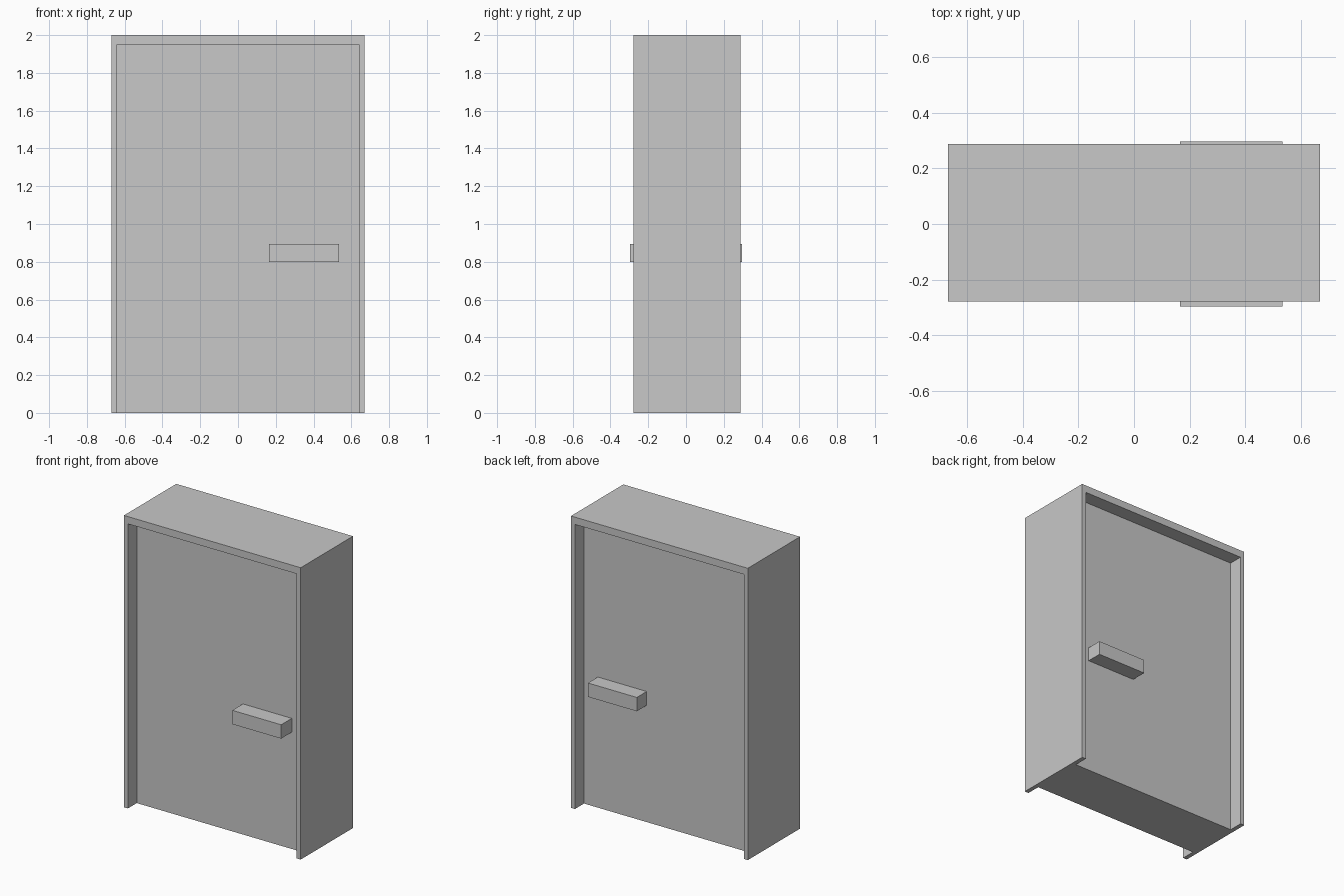
import bpy
import bmesh

cube = bpy.data.objects.get("Cube")
if cube:
    bpy.data.objects.remove(cube, do_unlink=True)

grey = bpy.data.materials.new("light_grey")
grey.use_nodes = True
colour = (0.58, 0.58, 0.58, 1)
grey.diffuse_color = colour
grey.node_tree.nodes["Principled BSDF"].inputs["Base Color"].default_value = colour


def extrude_profile(name, outline, y_front, y_back):
    """Extrude an (x, z) outline along y into a flat-faced solid."""
    bm = bmesh.new()
    face = bm.faces.new([bm.verts.new((x, y_front, z)) for x, z in outline])
    solid = bmesh.ops.extrude_face_region(bm, geom=[face])
    moved = [v for v in solid["geom"] if isinstance(v, bmesh.types.BMVert)]
    bmesh.ops.translate(bm, verts=moved, vec=(0, y_back - y_front, 0))
    bmesh.ops.recalc_face_normals(bm, faces=bm.faces)
    mesh = bpy.data.meshes.new(name)
    bm.to_mesh(mesh)
    bm.free()
    mesh.materials.append(grey)
    obj = bpy.data.objects.new(name, mesh)
    bpy.context.collection.objects.link(obj)
    return obj


def box(name, x0, x1, y0, y1, z0, z1):
    return extrude_profile(name, [(x0, z0), (x1, z0), (x1, z1), (x0, z1)], y0, y1)


outer, inner = 0.67, 0.64
top, lintel = 2.0, 1.95
frame_front, frame_back = -0.278, 0.288
door_front, door_back = -0.182, 0.19
handle_reach = 0.297

# Frame: two jambs and a lintel, open at the bottom
half = [(outer, top), (outer, 0), (inner, 0), (inner, lintel)]
outline = half + [(-x, z) for x, z in reversed(half)]
extrude_profile("door_frame", outline, frame_front, frame_back)

# Door panel, recessed on both sides
box("door_panel", -inner, inner, door_front, door_back, 0, lintel)

# Bar handle on each face of the door
for name, y0, y1 in (("front_handle", -handle_reach, door_front),
                     ("back_handle", door_back, handle_reach)):
    box(name, 0.165, 0.535, y0, y1, 0.80, 0.895)
